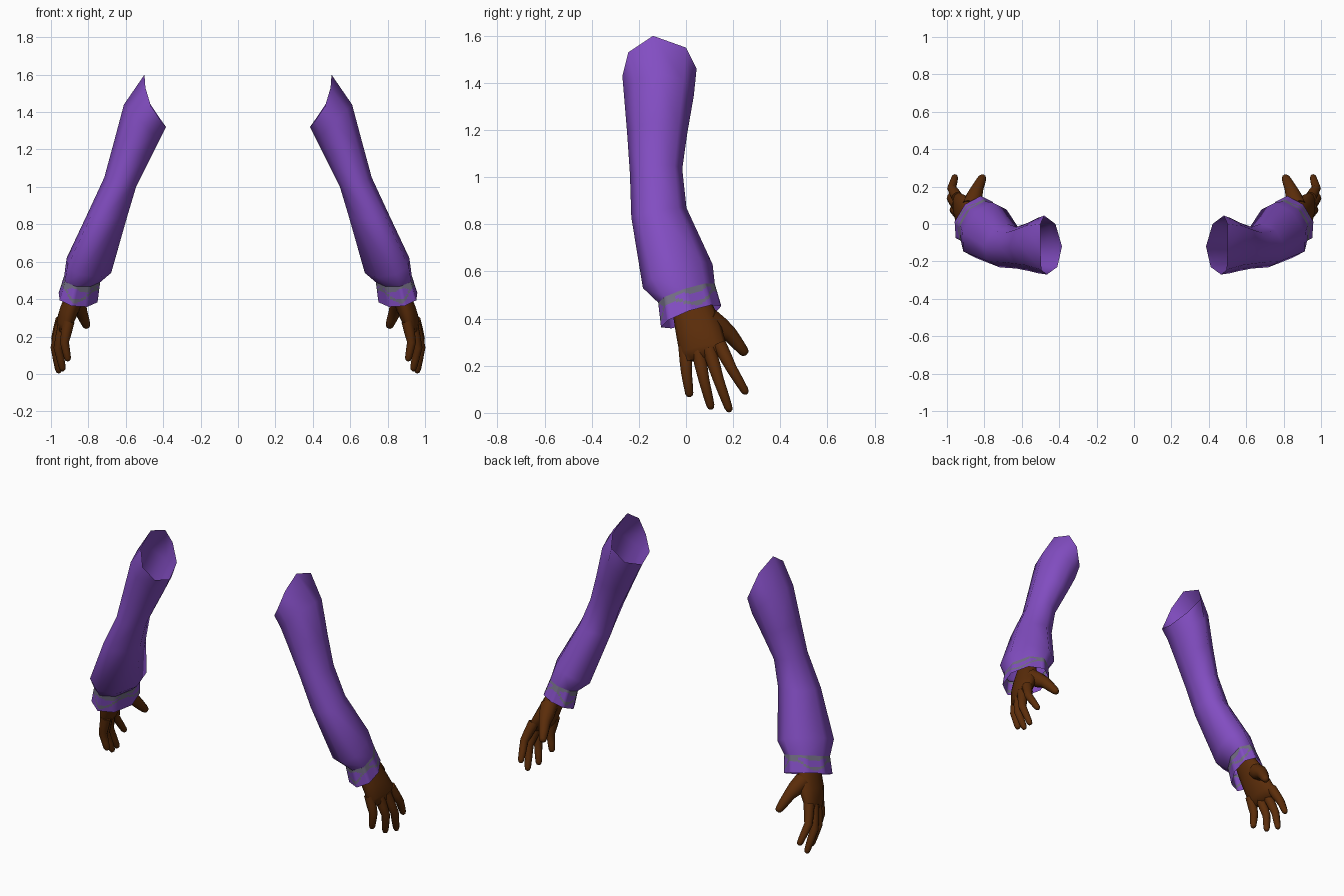
import bpy, math
from mathutils import Vector as V

if "Cube" in bpy.data.objects:
    bpy.data.objects.remove(bpy.data.objects["Cube"])


def material(name, rgb):
    m = bpy.data.materials.new(name)
    m.diffuse_color = (*rgb, 1)
    m.use_nodes = True
    m.node_tree.nodes["Principled BSDF"].inputs["Base Color"].default_value = m.diffuse_color
    return m


PURPLE = material("purple cloth", (0.225, 0.075, 0.54))
GREY = material("grey trim", (0.17, 0.155, 0.23))
BROWN = material("brown skin", (0.105, 0.026, 0.003))


def ring(c, a, b, n=8):
    """Elliptical ring: a points to the outer side, b to the back."""
    c, a, b = V(c), V(a), V(b)
    return [c + a * math.cos(2 * math.pi * i / n) + b * math.sin(2 * math.pi * i / n)
            for i in range(n)]


def tube_rings(points, radii, n=8):
    """Round rings along a path, closing to a blunt rounded tip."""
    pts = [V(p) for p in points]
    rings = []
    for i, (p, r) in enumerate(zip(pts, radii)):
        d = (pts[min(i + 1, len(pts) - 1)] - pts[max(i - 1, 0)]).normalized()
        v = V((1, 0, 0)).cross(d).normalized()
        rings.append(ring(p, d.cross(v) * r, v * r, n))
    return rings


def loft(name, groups, mats, cap=False, rule=None, angle=75):
    """Skin each group of rings, then mirror to the other arm."""
    verts, faces, ids = [], [], []
    for rings in groups:
        base, n = len(verts), len(rings[0])
        verts += [p for r in rings for p in r]
        for i in range(len(rings) - 1):
            for j in range(n):
                k = (j + 1) % n
                o, q = base + i * n, base + (i + 1) * n
                faces.append((o + j, q + j, q + k, o + k))
                ids.append(rule(i, j) if rule else 0)
        if cap:
            faces.append(tuple(base + j for j in range(n)))
            faces.append(tuple(base + (len(rings) - 1) * n + j for j in reversed(range(n))))
            ids += [0, 0]
    me = bpy.data.meshes.new(name)
    me.from_pydata(verts, [], faces)
    for m in mats:
        me.materials.append(m)
    me.polygons.foreach_set("material_index", ids)
    ob = bpy.data.objects.new(name, me)
    bpy.context.collection.objects.link(ob)
    bpy.ops.object.select_all(action='DESELECT')
    ob.select_set(True)
    bpy.context.view_layer.objects.active = ob
    bpy.ops.object.shade_smooth_by_angle(angle=math.radians(angle))
    ob.modifiers.new("other side", 'MIRROR').use_mirror_merge = False
    return ob


# Sleeve: slanted shoulder opening, then rings down to the gathered wrist
opening = [V(p) for p in (
    (0.50, -0.14, 1.60), (0.50, 0.0, 1.55), (0.48, 0.045, 1.46), (0.42, 0.0, 1.37),
    (0.385, -0.12, 1.32), (0.41, -0.23, 1.35), (0.465, -0.27, 1.43), (0.495, -0.245, 1.53))]
cuff_top = ring((0.833, 0.002, 0.508), (0.096, -0.01, 0.018), (-0.035, 0.120, 0.04))
cuff_low = ring((0.855, 0.022, 0.408), (0.104, -0.01, 0.025), (-0.035, 0.128, 0.045))
sleeve = [
    opening,
    ring((0.515, -0.115, 1.345), (0.095, 0, 0.095), (0, 0.148, 0)),
    ring((0.568, -0.122, 1.19), (0.098, 0, 0.04), (0, 0.128, 0)),
    ring((0.630, -0.127, 1.025), (0.085, 0, 0.025), (0, 0.111, 0.01)),
    ring((0.698, -0.115, 0.85), (0.105, 0, 0.01), (-0.02, 0.117, 0.02)),
    ring((0.797, -0.035, 0.58), (0.119, -0.01, 0.04), (-0.045, 0.148, 0.05)),
    cuff_top,
]
loft("sleeve", [sleeve], [PURPLE])

# Cuff: flared eight-sided band with a ragged grey edge and a grey streak
ROWS, SUB = 14, 6


def split(r):
    return [r[i].lerp(r[(i + 1) % 8], s / SUB) for i in range(8) for s in range(SUB)]


def cuff_colour(i, j):
    t = 2 * math.pi * j / (8 * SUB)
    edge = 2.6 + 1.2 * math.sin(5 * t)
    wave = 6.5 + 3.6 * math.sin(3 * t + 0.6)
    return 1 if i < edge or abs(i - wave) < 1.1 else 0


top, low = split(cuff_top), split(cuff_low)
cuff = [[a.lerp(b, i / ROWS) for a, b in zip(top, low)] for i in range(ROWS + 1)]
loft("cuff", [cuff], [PURPLE, GREY], rule=cuff_colour)

# Palm: flattened loft from inside the cuff to the knuckles
palm = [
    ring((0.845, 0.015, 0.49), (0.045, 0, 0.01), (-0.005, 0.070, 0.02), 12),
    ring((0.872, 0.035, 0.42), (0.048, 0, 0.01), (-0.005, 0.088, 0.02), 12),
    ring((0.900, 0.055, 0.345), (0.050, 0, 0.012), (-0.002, 0.096, 0.02), 12),
    ring((0.928, 0.071, 0.275), (0.040, 0, 0.01), (0.012, 0.099, 0.02), 12),
    ring((0.942, 0.077, 0.230), (0.022, 0, 0.005), (0.012, 0.086, 0.014), 12),
]
loft("palm", [palm], [BROWN], cap=True)

# Fingers: knuckle, middle joint and tip of each, little finger first
joints = [
    ((0.905, -0.003, 0.28), (0.928, 0.002, 0.17), (0.908, 0.016, 0.068)),
    ((0.930, 0.050, 0.27), (0.962, 0.076, 0.14), (0.935, 0.108, 0.015)),
    ((0.945, 0.098, 0.27), (0.978, 0.138, 0.14), (0.957, 0.187, 0.004)),
    ((0.945, 0.142, 0.29), (0.975, 0.192, 0.19), (0.955, 0.258, 0.080)),
    ((0.872, 0.095, 0.40), (0.840, 0.185, 0.335), (0.806, 0.256, 0.248)),
]
fingers = []
for k, (a, b, c) in enumerate(joints):
    a, b, c = V(a), V(b), V(c)
    path = [a, a.lerp(b, 0.55), b, b.lerp(c, 0.5), b.lerp(c, 0.85), b.lerp(c, 0.96), c]
    radii = (0.050, 0.045, 0.034, 0.028, 0.022, 0.016, 0.006) if k == 4 else \
        (0.031, 0.028, 0.024, 0.021, 0.018, 0.013, 0.005)
    fingers.append(tube_rings(path, radii, 10))
loft("fingers", fingers, [BROWN], cap=True)
